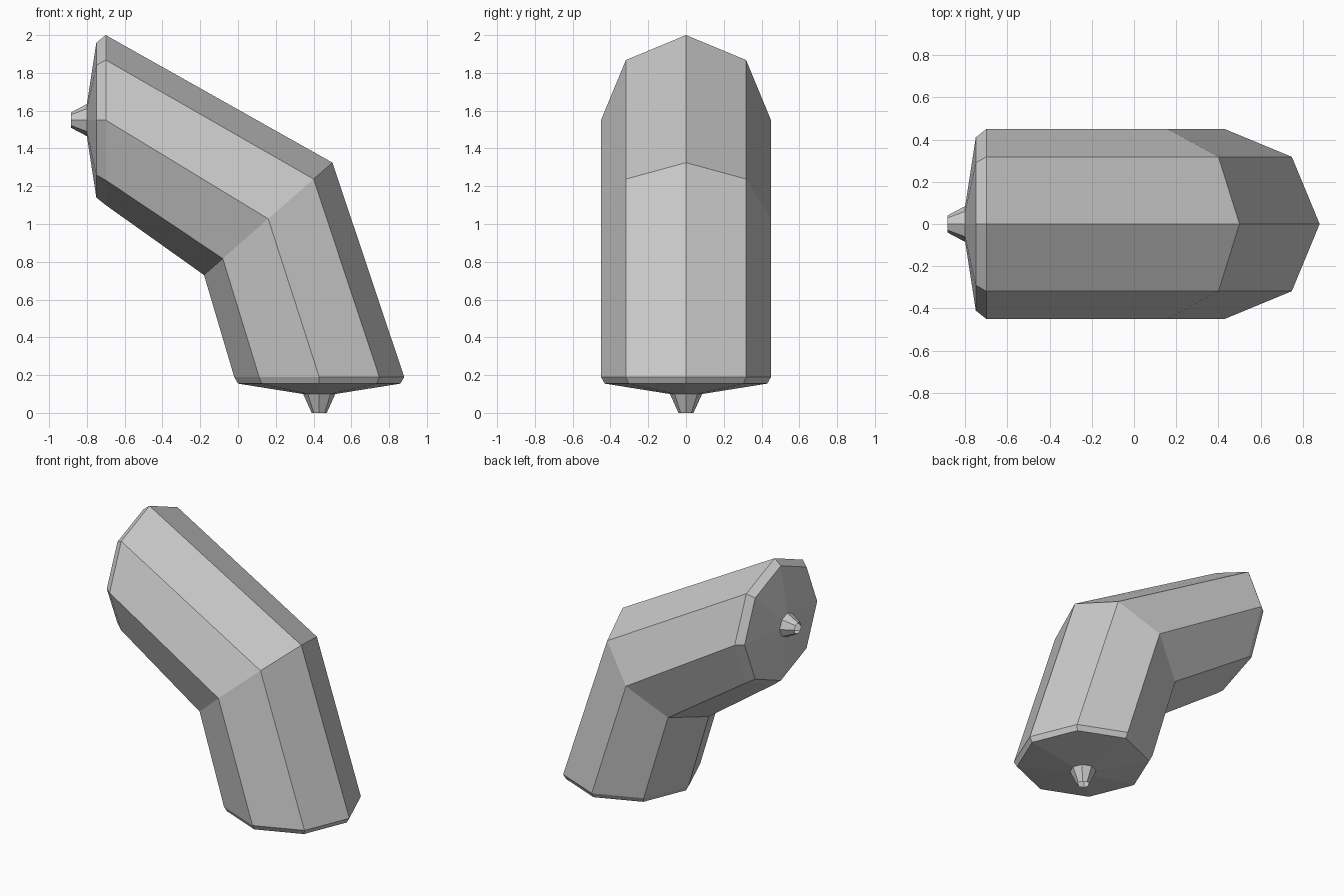
import bpy
import math

default = bpy.data.objects.get("Cube")
if default:
    bpy.data.objects.remove(default, do_unlink=True)

# One plain grey
grey = bpy.data.materials.new("light_grey")
grey.use_nodes = True
colour = (0.6, 0.6, 0.6, 1)
grey.diffuse_color = colour
grey.node_tree.nodes["Principled BSDF"].inputs["Base Color"].default_value = colour

SIDES = 8
WIDTH = 0.45


def ring(inner, outer, half_width):
    """Octagonal section spanning two (x, z) points, with its half width in y."""
    points = []
    for i in range(SIDES):
        a = math.tau * i / SIDES
        x, z = [(p + q) / 2 + (q - p) / 2 * math.cos(a) for p, q in zip(inner, outer)]
        points.append((x, half_width * math.sin(a), z))
    return points


def low_ring(z, r, x=0.43):
    return ring((x - r, z), (x + r, z), r)


def high_ring(x, r, z=1.55):
    return ring((x, z - r), (x, z + r), r)


def tube(name, rings):
    """Flat-sided skin through a row of sections, open at both ends."""
    verts = [p for section in rings for p in section]
    faces = []
    for k in range(len(rings) - 1):
        for i in range(SIDES):
            a, b = k * SIDES + i, k * SIDES + (i + 1) % SIDES
            faces.append((a, b, b + SIDES, a + SIDES))
    mesh = bpy.data.meshes.new(name)
    mesh.from_pydata(verts, [], faces)
    mesh.materials.append(grey)
    obj = bpy.data.objects.new(name, mesh)
    bpy.context.collection.objects.link(obj)
    return obj


# Bent casing with bevelled rims and shallow cone ends
low_neck, high_neck = low_ring(0.1, 0.085), high_ring(-0.8, 0.085)
elbow = ring((-0.18, 0.73), (0.5, 1.325), WIDTH)
tube("bent_body", [low_neck, low_ring(0.155, 0.43), low_ring(0.19, WIDTH), elbow,
                   high_ring(-0.70, WIDTH), high_ring(-0.75, 0.41), high_neck])

# Tapered, open end tips
tube("lower_tip", [low_ring(0, 0.04), low_neck])
tube("upper_tip", [high_neck, high_ring(-0.885, 0.04)])
